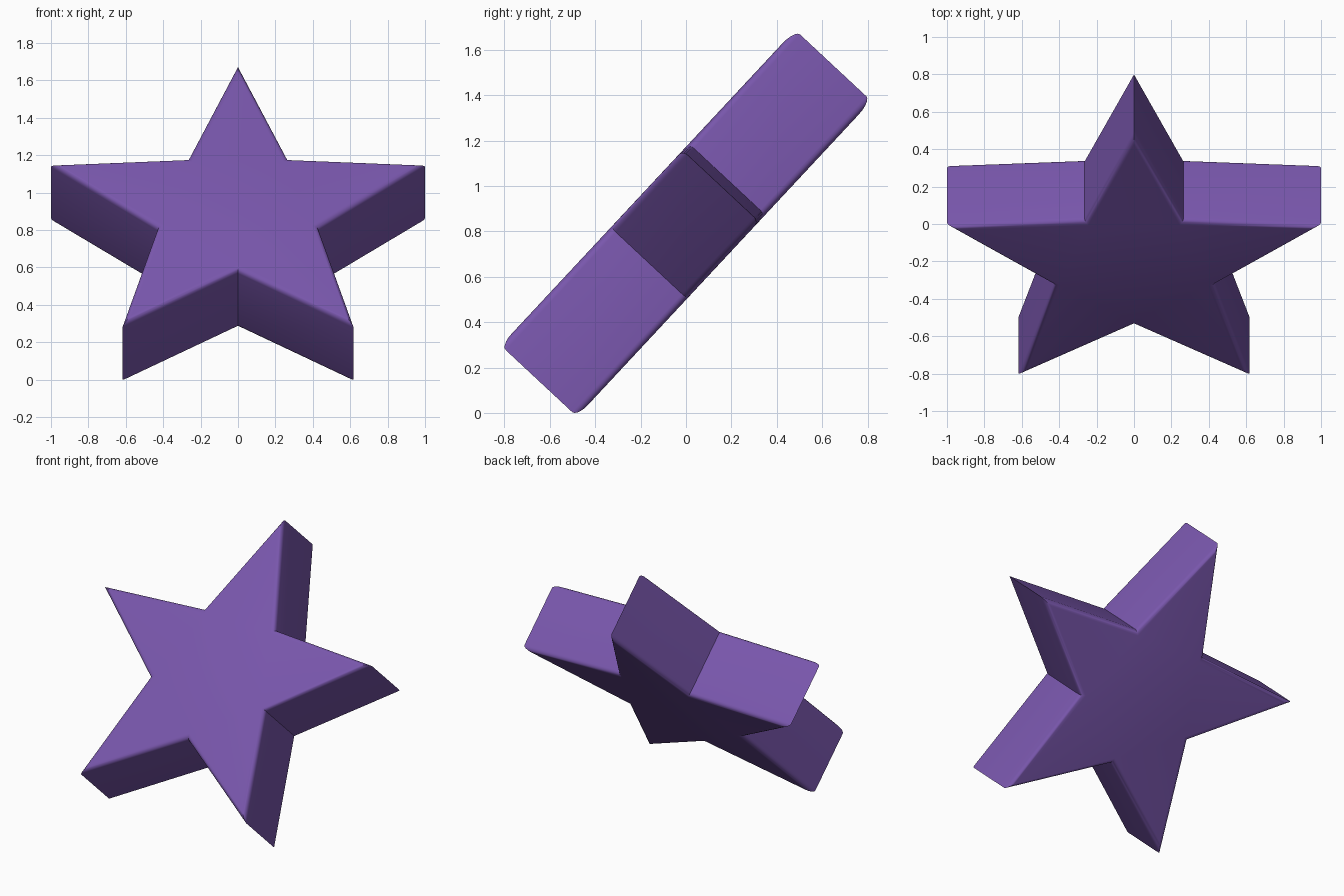
import bpy, bmesh
from math import sin, cos, pi, radians
from mathutils import Matrix, Vector

cube = bpy.data.objects.get("Cube")
if cube:
    bpy.data.objects.remove(cube, do_unlink=True)

TIP, NOTCH = 1.0515, 0.452      # radii of the points and of the inner corners
THICK, ROUND = 0.46, 0.03       # thickness and edge rounding
STEPS = 5                       # facets in each rounded edge
TILT = radians(47)

# Flat purple
purple = bpy.data.materials.new("purple")
purple.use_nodes = True
colour = (0.19, 0.094, 0.413, 1)
purple.diffuse_color = colour
purple.node_tree.nodes["Principled BSDF"].inputs["Base Color"].default_value = colour

# Star outline, pointing along +y
outline = []
for i in range(10):
    radius = NOTCH if i % 2 else TIP
    angle = pi / 2 + i * pi / 5
    outline.append(Vector((radius * cos(angle), radius * sin(angle), 0)))

# Distance from the centre to each side, so that scaling gives an even inset
side = outline[1] - outline[0]
apothem = outline[0].cross(side).length / side.length

# Rounded-edge profile from back to front: (inset, height)
quarter = [(ROUND * (1 - sin(t)), THICK / 2 - ROUND * (1 - cos(t)))
           for t in (pi / 2 * k / STEPS for k in range(STEPS + 1))]
profile = [(inset, -height) for inset, height in quarter] + quarter[::-1]

bm = bmesh.new()
rings = []
for inset, height in profile:
    scale = 1 - inset / apothem
    rings.append([bm.verts.new((p.x * scale, p.y * scale, height)) for p in outline])

# Rounded edges and side walls, then the two star faces
for low, high in zip(rings, rings[1:]):
    for i in range(10):
        j = (i + 1) % 10
        bm.faces.new((low[i], low[j], high[j], high[i]))
bm.faces.new(rings[0][::-1])
bm.faces.new(rings[-1])
bmesh.ops.remove_doubles(bm, verts=bm.verts, dist=0.0001)
bmesh.ops.recalc_face_normals(bm, faces=bm.faces)

# Lean the star back, stand it on the ground and centre it
bmesh.ops.rotate(bm, verts=bm.verts, matrix=Matrix.Rotation(TILT, 3, "X"))
ys = [v.co.y for v in bm.verts]
zs = [v.co.z for v in bm.verts]
bmesh.ops.translate(bm, verts=bm.verts, vec=(0, -(min(ys) + max(ys)) / 2, -min(zs)))

mesh = bpy.data.meshes.new("star")
bm.to_mesh(mesh)
bm.free()
mesh.materials.append(purple)
star = bpy.data.objects.new("star", mesh)
bpy.context.collection.objects.link(star)

# Smooth the rounded edges, keep the corners sharp
bpy.ops.object.select_all(action="DESELECT")
star.select_set(True)
bpy.context.view_layer.objects.active = star
bpy.ops.object.shade_smooth_by_angle(angle=radians(30))
